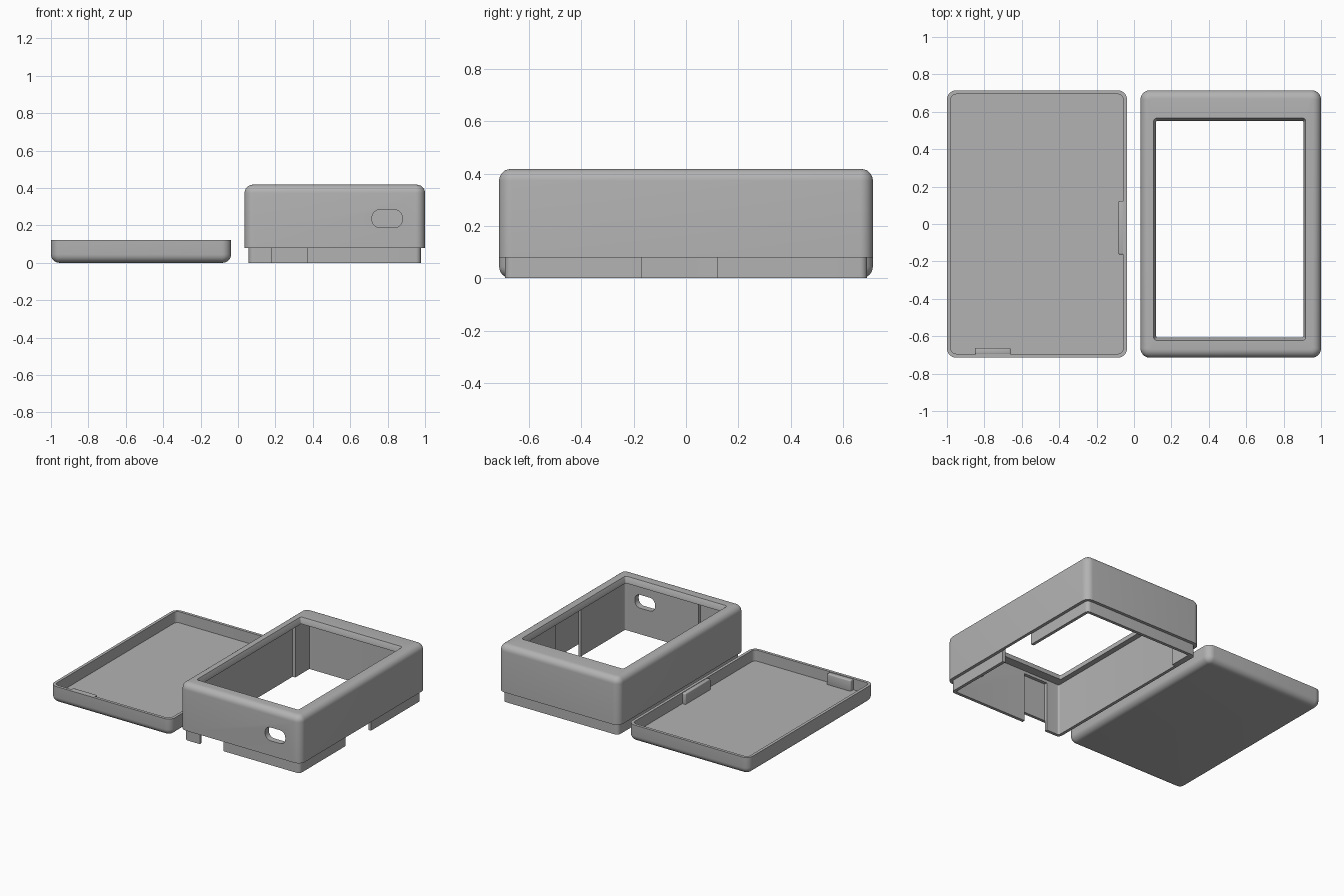
import bpy
import bmesh
from math import sin, cos, pi
from mathutils import Vector, Matrix

cube = bpy.data.objects.get("Cube")
if cube:
    bpy.data.objects.remove(cube, do_unlink=True)

grey = bpy.data.materials.new("matte grey plastic")
grey.use_nodes = True
COLOUR = (0.45, 0.45, 0.45, 1)
grey.diffuse_color = COLOUR
grey.node_tree.nodes["Principled BSDF"].inputs["Base Color"].default_value = COLOUR

CORNER = 0.05
FILLET = 0.045
HALF_Y = 0.715


def rounded_rect(x0, x1, y0, y1, r, n=8):
    """Counter-clockwise outline with arced corners."""
    pts = []
    corners = [(x1 - r, y1 - r), (x0 + r, y1 - r), (x0 + r, y0 + r), (x1 - r, y0 + r)]
    for q, (cx, cy) in enumerate(corners):
        for i in range(n + 1):
            a = (q + i / n) * pi / 2
            pts.append((cx + r * cos(a), cy + r * sin(a)))
    return pts


def loft(name, rings, ring_closed=False):
    """Skin (outline, z) rings; either loop back to the first or cap both ends."""
    bm = bmesh.new()
    loops = [[bm.verts.new((x, y, z)) for x, y in pts] for pts, z in rings]
    pairs = list(zip(loops, loops[1:]))
    if ring_closed:
        pairs.append((loops[-1], loops[0]))
    else:
        bm.faces.new(loops[0])
        bm.faces.new(loops[-1])
    for a, b in pairs:
        for i in range(len(a)):
            j = (i + 1) % len(a)
            bm.faces.new((a[i], a[j], b[j], b[i]))
    bmesh.ops.recalc_face_normals(bm, faces=bm.faces)
    return finish(name, bm)


def finish(name, bm):
    mesh = bpy.data.meshes.new(name)
    bm.to_mesh(mesh)
    bm.free()
    mesh.materials.append(grey)
    obj = bpy.data.objects.new(name, mesh)
    bpy.context.scene.collection.objects.link(obj)
    return obj


def box(name, lo, hi, bevel=0):
    lo, hi = Vector(lo), Vector(hi)
    bm = bmesh.new()
    place = Matrix.Translation((lo + hi) / 2) @ Matrix.Diagonal((hi - lo).to_4d())
    bmesh.ops.create_cube(bm, size=1, matrix=place)
    if bevel:
        bmesh.ops.bevel(bm, geom=bm.edges[:], offset=bevel, segments=3,
                        profile=0.5, affect='EDGES')
    return finish(name, bm)


def activate(obj):
    bpy.ops.object.select_all(action='DESELECT')
    obj.select_set(True)
    bpy.context.view_layer.objects.active = obj


def cut(obj, cutter):
    mod = obj.modifiers.new("cut", 'BOOLEAN')
    mod.operation = 'DIFFERENCE'
    mod.solver = 'EXACT'
    mod.object = cutter
    activate(obj)
    bpy.ops.object.modifier_apply(modifier=mod.name)
    bpy.data.objects.remove(cutter, do_unlink=True)


def shell_outline(x0, x1):
    """Outline of a shell, as a function of the inset from its outer edge."""
    return lambda d: rounded_rect(x0 + d, x1 - d, -HALF_Y + d, HALF_Y - d,
                                  max(CORNER - d, 0.012))


arc = [i / 6 * pi / 2 for i in range(7)]

# Housing: stepped lip, outer wall, rounded top, chamfered window, inner wall
TOP, STEP, CEILING = 0.418, 0.08, 0.375
LIP, WALL = 0.022, 0.044
case = shell_outline(0.035, 1.0)
rings = [(case(LIP), 0), (case(LIP), STEP), (case(0), STEP)]
rings += [(case(FILLET * (1 - cos(a))), TOP - FILLET * (1 - sin(a))) for a in arc]
rings += [
    (rounded_rect(0.105, 0.918, -0.622, 0.566, 0.016), TOP),
    (rounded_rect(0.118, 0.906, -0.606, 0.552, 0.008), CEILING + 0.012),
    (rounded_rect(0.118, 0.906, -0.606, 0.552, 0.008), CEILING),
    (case(WALL), CEILING),
    (case(WALL), 0),
]
housing = loft("housing", rings, ring_closed=True)

# Latch channels cut through the lip and up the inside of the walls
cut(housing, box("front_channel_cutter", (0.18, -HALF_Y + LIP - 0.001, -0.1),
                 (0.37, -0.6, CEILING - 0.02)))
cut(housing, box("side_channel_cutter", (0.9, -0.17, -0.1),
                 (1.0 - LIP + 0.001, 0.12, CEILING - 0.02)))

# Rounded cable port in the front wall
port = loft("port_cutter", [(rounded_rect(0.717, 0.878, 0.188, 0.284, 0.042), z)
                            for z in (0.6, 0.8)])
port.data.transform(Matrix.Rotation(pi / 2, 4, 'X'))
cut(housing, port)

# Thickened stretch of the inner wall near the back corner
rib = box("inner_wall_rib", (0.07, 0.51, 0), (0.1, 0.68, CEILING + 0.005))

# Lid tray: rounded underside, thin rim, flat floor
RIM_TOP, FLOOR, RIM = 0.122, 0.042, 0.021
lid = shell_outline(-1.0, -0.037)
rings = [(lid(FILLET * (1 - sin(a))), FILLET * (1 - cos(a))) for a in arc]
rings += [(lid(0), RIM_TOP), (lid(RIM), RIM_TOP), (lid(RIM), FLOOR)]
tray = loft("lid_tray", rings)

# Latch tabs inside the lid rim
tabs = [
    box("side_latch_tab", (-0.083, -0.163, 0.035), (-0.05, 0.123, 0.119), 0.007),
    box("front_latch_tab", (-0.85, -0.698, 0.035), (-0.66, -0.662, 0.119), 0.007),
]

for obj in [housing, rib, tray] + tabs:
    activate(obj)
    bpy.ops.object.shade_smooth_by_angle(angle=pi / 6)
